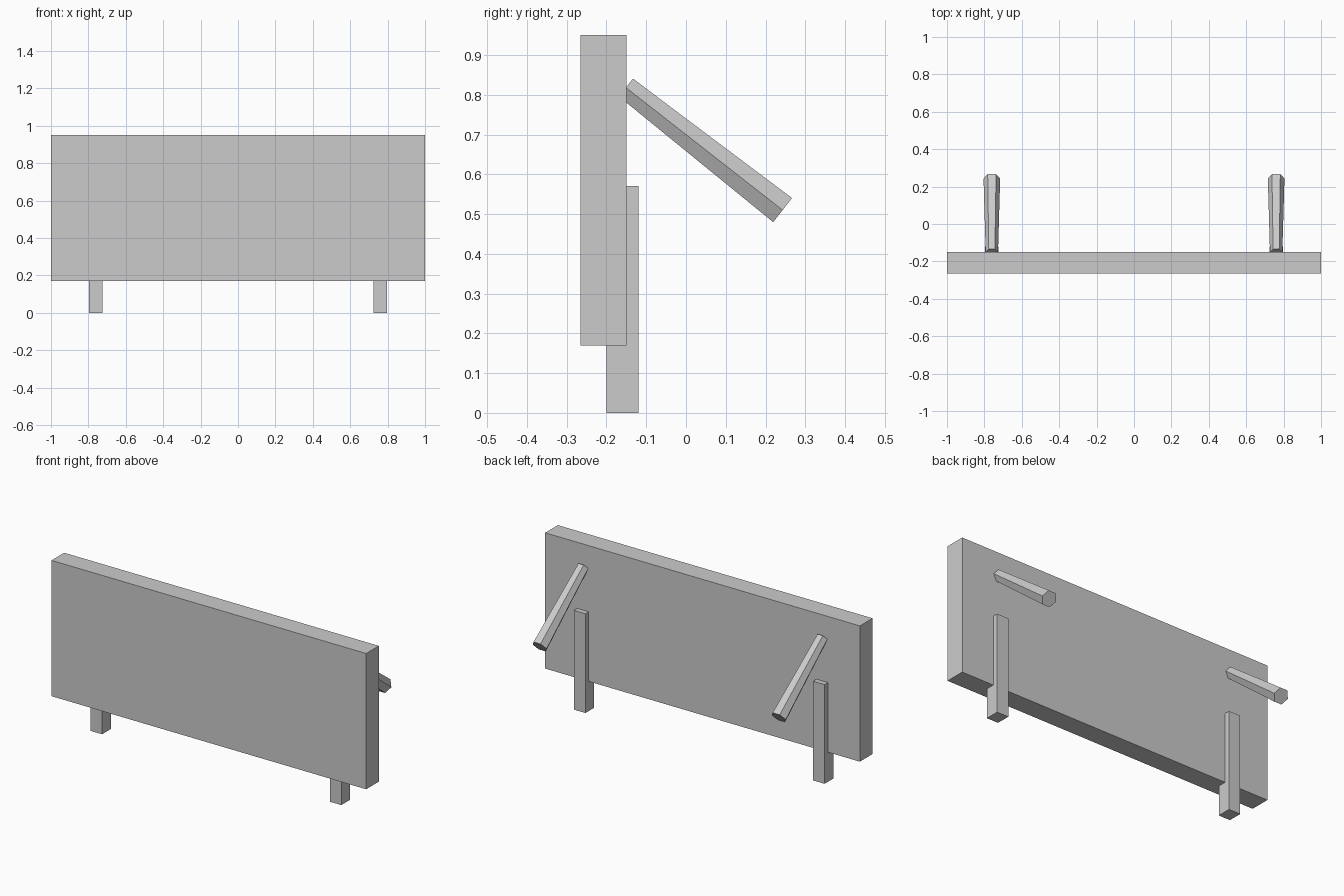
import bpy
from mathutils import Vector

cube = bpy.data.objects.get("Cube")
if cube:
    bpy.data.objects.remove(cube, do_unlink=True)

grey = bpy.data.materials.new("plain grey")
grey.use_nodes = True
colour = (0.6, 0.6, 0.6, 1)
grey.diffuse_color = colour
grey.node_tree.nodes["Principled BSDF"].inputs["Base Color"].default_value = colour


def finish(name):
    obj = bpy.context.object
    obj.name = name
    obj.data.materials.append(grey)
    return obj


def box(name, low, high):
    low, high = Vector(low), Vector(high)
    bpy.ops.mesh.primitive_cube_add(size=1, location=(low + high) / 2)
    obj = finish(name)
    obj.scale = high - low
    return obj


def hex_strut(name, start, end, start_radius, end_radius):
    start, end = Vector(start), Vector(end)
    axis = end - start
    bpy.ops.mesh.primitive_cone_add(vertices=6, radius1=start_radius, radius2=end_radius,
                                    depth=axis.length, location=(start + end) / 2)
    obj = finish(name)
    # Turn the prism so that two ridges point sideways
    side = Vector((1, 0, 0))
    direction = axis.normalized()
    ridge = (obj.data.vertices[0].co * Vector((1, 1, 0)).length).to_2d()
    turn = Vector((1, 0)).angle_signed(ridge)
    for vertex in obj.data.vertices:
        flat = vertex.co.to_2d()
        c, s = Vector((1, 0)).angle_signed(flat), flat.length
        angle = -(c - turn)
        across = direction.cross(side)
        from math import cos, sin
        vertex.co = side * s * cos(angle) + across * s * sin(angle) + direction * vertex.co.z
    return obj


# Board
box("panel", (-1, -0.265, 0.17), (1, -0.15, 0.95))

# Posts and sloping props on both sides
for label, sign in (("left", 1), ("right", -1)):
    x = sign * 0.76
    box(label + "_leg", (x - 0.0365, -0.2, 0), (x + 0.0365, -0.12, 0.57))
    hex_strut(label + "_strut", (x, -0.151, 0.818), (x, 0.243, 0.51), 0.033, 0.0445)
